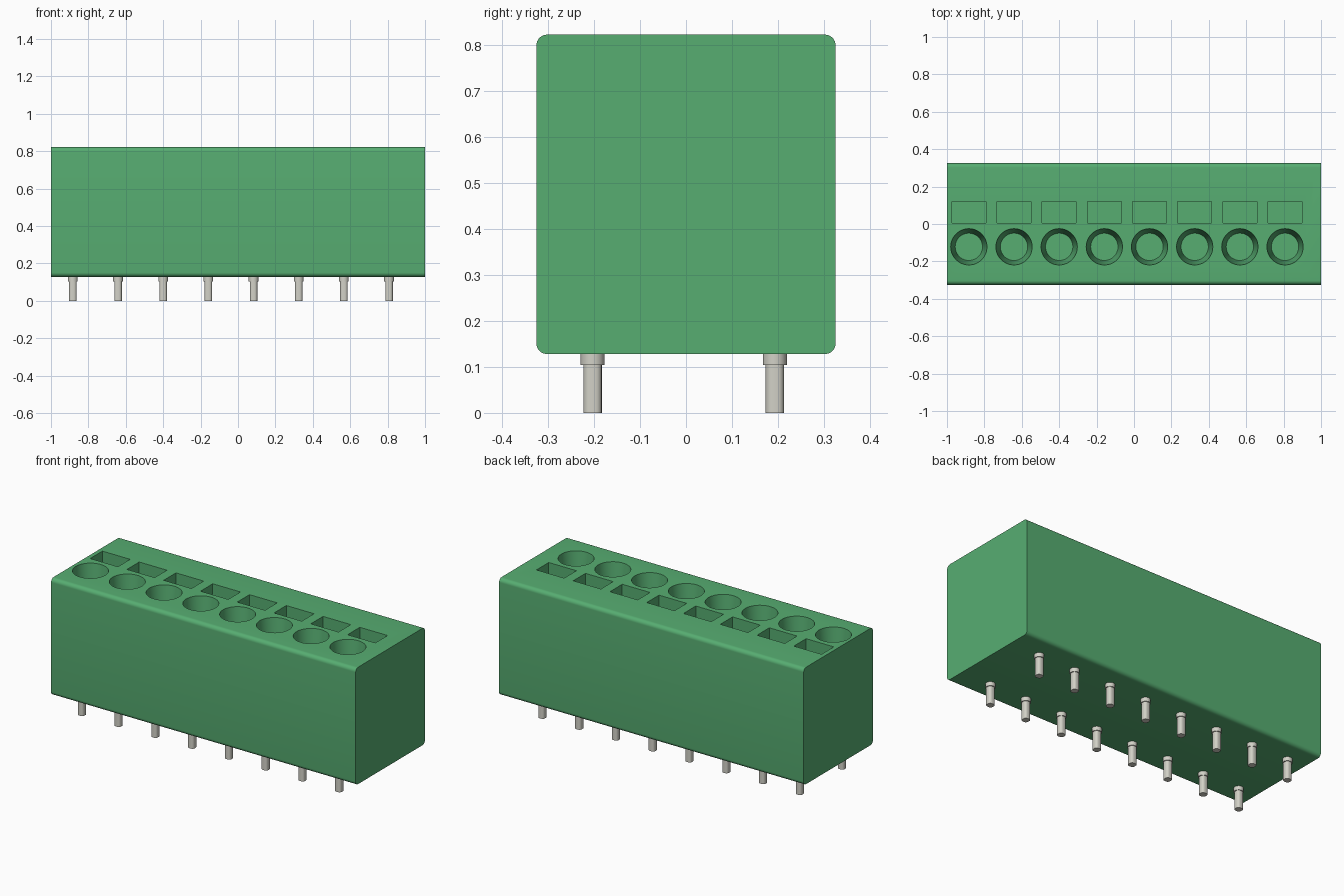
import bpy, bmesh, math
from mathutils import Matrix

cube = bpy.data.objects.get("Cube")
if cube:
    bpy.data.objects.remove(cube, do_unlink=True)

PITCH, FIRST_X, COUNT = 0.2415, -0.883, 8
BOTTOM, TOP, HALF_Y = 0.128, 0.822, 0.325
HOLE_DEPTH, SLOT_DEPTH = 0.25, 0.25
XS = [FIRST_X + i * PITCH for i in range(COUNT)]


def material(name, rgb):
    m = bpy.data.materials.new(name)
    m.use_nodes = True
    m.diffuse_color = (*rgb, 1)
    bsdf = next(n for n in m.node_tree.nodes if n.type == 'BSDF_PRINCIPLED')
    bsdf.inputs["Base Color"].default_value = (*rgb, 1)
    return m


def finish(name, bm, mat):
    bmesh.ops.recalc_face_normals(bm, faces=bm.faces)
    me = bpy.data.meshes.new(name)
    bm.to_mesh(me)
    bm.free()
    me.materials.append(mat)
    ob = bpy.data.objects.new(name, me)
    bpy.context.collection.objects.link(ob)
    return ob


def smooth(ob, angle):
    bpy.ops.object.select_all(action='DESELECT')
    ob.select_set(True)
    bpy.context.view_layer.objects.active = ob
    bpy.ops.object.shade_smooth_by_angle(angle=math.radians(angle))


def rounded_outline(half_a, half_b, radius, steps):
    """Counter-clockwise rounded rectangle as 2D points."""
    pts = []
    for k, (sa, sb) in enumerate([(1, 1), (-1, 1), (-1, -1), (1, -1)]):
        for i in range(steps + 1):
            t = math.radians(90 * (k + i / steps))
            pts.append((sa * (half_a - radius) + radius * math.cos(t),
                        sb * (half_b - radius) + radius * math.sin(t)))
    return pts


def prism(bm, bottom, top):
    """Closed solid between two matching loops of 3D points."""
    a = [bm.verts.new(p) for p in bottom]
    b = [bm.verts.new(p) for p in top]
    for i in range(len(a)):
        j = (i + 1) % len(a)
        bm.faces.new((a[i], a[j], b[j], b[i]))
    bm.faces.new(a[::-1])
    bm.faces.new(b)


def cone(bm, x, y, z0, z1, r0, r1, sides):
    bmesh.ops.create_cone(bm, cap_ends=True, segments=sides, radius1=r0, radius2=r1,
                          depth=z1 - z0, matrix=Matrix.Translation((x, y, (z0 + z1) / 2)))


green = material("terminal green", (0.095, 0.420, 0.167))
metal = material("tinned metal", (0.645, 0.638, 0.571))

# Housing: rounded profile extruded along x
bm = bmesh.new()
mid = (BOTTOM + TOP) / 2
outline = rounded_outline(HALF_Y, (TOP - BOTTOM) / 2, 0.023, 8)
prism(bm, [(-1, y, z + mid) for y, z in outline], [(1, y, z + mid) for y, z in outline])
housing = finish("housing", bm, green)

# Cutter: tapered round wire entries and rectangular release slots
bm = bmesh.new()
over = 0.02
slope = (0.097 - 0.073) / HOLE_DEPTH
for x in XS:
    cone(bm, x, -0.122, TOP - HOLE_DEPTH, TOP + over, 0.073, 0.097 + slope * over, 48)
    z0, z1 = TOP - SLOT_DEPTH, TOP + over
    bmesh.ops.create_cube(bm, size=1, matrix=Matrix.Translation((x, 0.062, (z0 + z1) / 2))
                          @ Matrix.Diagonal((0.182, 0.115, z1 - z0, 1)))
cutter = finish("opening_cutter", bm, green)
cutter.hide_render = True

cut = housing.modifiers.new("openings", 'BOOLEAN')
cut.object = cutter
cut.operation = 'DIFFERENCE'
cut.solver = 'EXACT'
bpy.context.view_layer.update()
carved = bpy.data.meshes.new_from_object(
    housing.evaluated_get(bpy.context.evaluated_depsgraph_get()))
housing.modifiers.clear()
housing.data = carved
bpy.data.objects.remove(cutter, do_unlink=True)
smooth(housing, 30)

# Pins: round collar under the housing and a rounded square shaft
shaft = rounded_outline(0.02, 0.02, 0.0145, 4)
for row, y in (("front", -0.203), ("back", 0.193)):
    bm = bmesh.new()
    for x in XS:
        cone(bm, x, y, 0.104, BOTTOM + 0.002, 0.026, 0.026, 32)
        prism(bm, [(x + a, y + b, 0) for a, b in shaft],
              [(x + a, y + b, 0.106) for a, b in shaft])
    smooth(finish(row + "_pins", bm, metal), 30)
